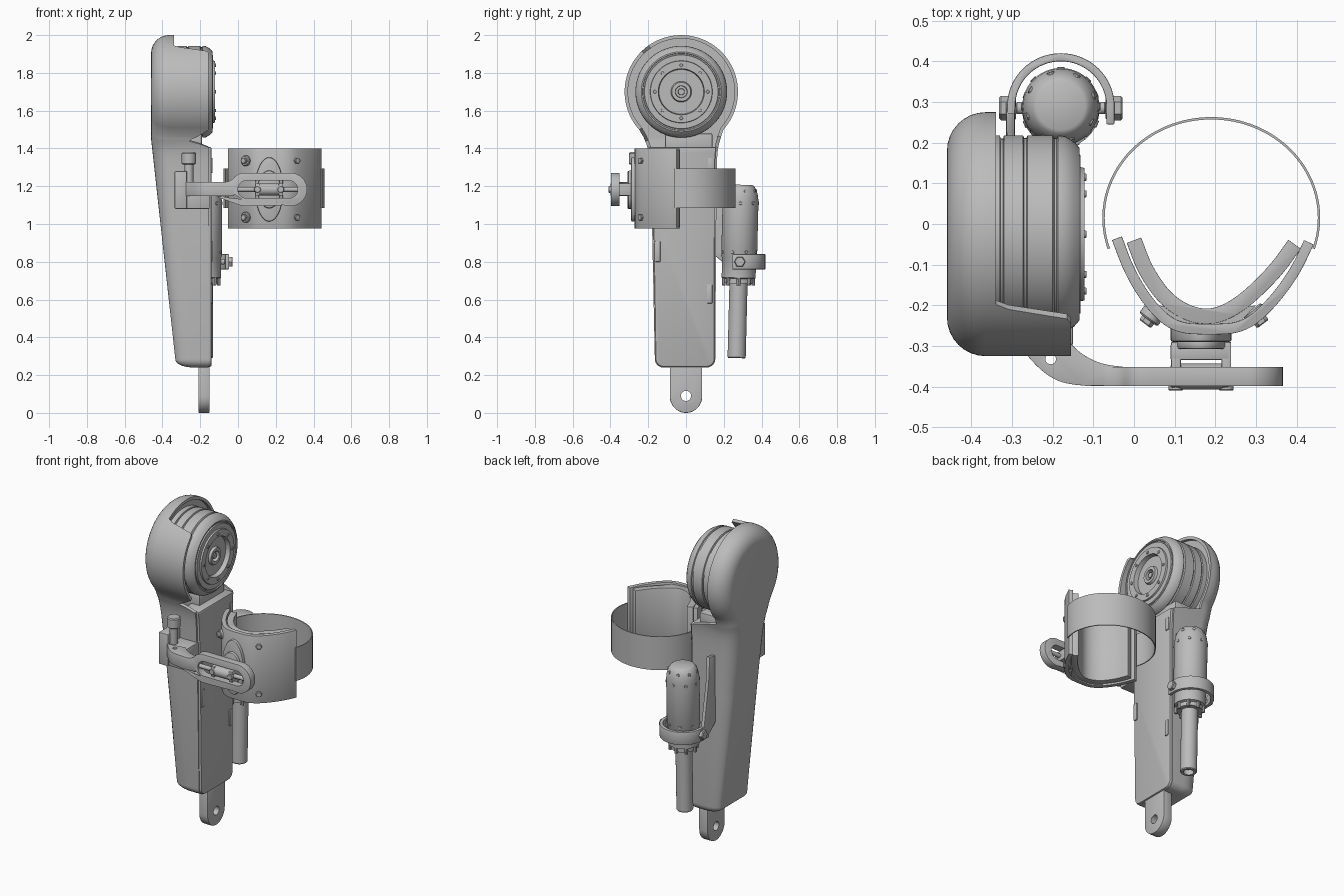
import bpy, bmesh
from math import sin, cos, pi, radians
from mathutils import Vector

if "Cube" in bpy.data.objects:
    bpy.data.objects.remove(bpy.data.objects["Cube"])

grey = bpy.data.materials.new("plain grey")
grey.use_nodes = True
grey.diffuse_color = (0.5, 0.5, 0.5, 1)
grey.node_tree.nodes["Principled BSDF"].inputs["Base Color"].default_value = (0.5, 0.5, 0.5, 1)


# ---- helpers ----
def shade(me):
    for p in me.polygons:
        p.use_smooth = len(p.vertices) <= 4
    me.set_sharp_from_angle(angle=radians(32))


def loft(name, rings, bevel=0, split_z=None):
    """Skin closed rings of equal length and cap both ends."""
    bm = bmesh.new()
    loops = [[bm.verts.new(p) for p in ring] for ring in rings]
    n = len(loops[0])
    for a, b in zip(loops, loops[1:]):
        for i in range(n):
            j = (i + 1) % n
            bm.faces.new((a[i], a[j], b[j], b[i]))
    bm.faces.new(loops[0][::-1])
    bm.faces.new(loops[-1])
    bmesh.ops.recalc_face_normals(bm, faces=bm.faces)
    if split_z:
        bmesh.ops.bisect_plane(bm, geom=bm.verts[:] + bm.edges[:] + bm.faces[:],
                               plane_co=(0, 0, split_z), plane_no=(0, 0, 1))
    if bevel:
        sharp = [e for e in bm.edges if e.is_manifold and e.calc_face_angle() > 0.6]
        bmesh.ops.bevel(bm, geom=sharp, offset=bevel, segments=2, profile=0.5,
                        affect='EDGES', clamp_overlap=True)
    me = bpy.data.meshes.new(name)
    bm.to_mesh(me)
    bm.free()
    me.materials.append(grey)
    shade(me)
    ob = bpy.data.objects.new(name, me)
    bpy.context.scene.collection.objects.link(ob)
    return ob


def prism(name, pts, axis, a, b, bevel=0):
    """Extrude a flat outline along x, y or z."""
    place = {'x': lambda p, d: (d, p[0], p[1]),
             'y': lambda p, d: (p[0], d, p[1]),
             'z': lambda p, d: (p[0], p[1], d)}[axis]
    return loft(name, [[place(p, d) for p in pts] for d in (a, b)], bevel)


def box(name, x, y, z, bevel=0):
    pts = [(x[0], y[0]), (x[1], y[0]), (x[1], y[1]), (x[0], y[1])]
    return prism(name, pts, 'z', z[0], z[1], bevel)


def lathe(name, profile, origin, axis, n=48):
    """Turn (radius, height) pairs about an axis."""
    turn = Vector(axis).to_track_quat('Z', 'Y')
    o = Vector(origin)
    return loft(name, [[o + turn @ Vector((r * cos(2 * pi * i / n), r * sin(2 * pi * i / n), h))
                        for i in range(n)] for r, h in profile])


def rod(name, p, q, r, n=24):
    d = Vector(q) - Vector(p)
    c = min(r, d.length) * 0.15
    return lathe(name, [(r - c, 0), (r, c), (r, d.length - c), (r - c, d.length)], p, d, n)


def arc(cx, cy, rx, ry, a, b, n):
    return [(cx + rx * cos(radians(a + (b - a) * i / n)),
             cy + ry * sin(radians(a + (b - a) * i / n))) for i in range(n + 1)]


def smooth(pts, times=3):
    """Round an open path by cutting its corners."""
    for _ in range(times):
        new = [pts[0]]
        for (ax, ay), (bx, by) in zip(pts, pts[1:]):
            new += [(ax * .75 + bx * .25, ay * .75 + by * .25),
                    (ax * .25 + bx * .75, ay * .25 + by * .75)]
        pts = new + [pts[-1]]
    return pts


def band(name, path, thick, z0, z1, bevel=0):
    """A strip of even thickness along a path seen from above."""
    left, right = [], []
    for i, p in enumerate(path):
        a, b = path[max(i - 1, 0)], path[min(i + 1, len(path) - 1)]
        t = Vector((b[0] - a[0], b[1] - a[1])).normalized() * thick / 2
        left.append((p[0] - t.y, p[1] + t.x))
        right.append((p[0] + t.y, p[1] - t.x))
    return prism(name, left + right[::-1], 'z', z0, z1, bevel)


def cut(ob, cutter):
    mod = ob.modifiers.new("cut", 'BOOLEAN')
    mod.operation, mod.object = 'DIFFERENCE', cutter
    bpy.context.view_layer.objects.active = ob
    bpy.ops.object.modifier_apply(modifier=mod.name)
    bpy.data.objects.remove(cutter)
    shade(ob.data)


# ---- housing shell: round head, slim tapered body, open toward +x ----
CY, CZ, BEND = -0.025, 1.70, 1.45
outline = (arc(CY, CZ, .3, .3, -42, 222, 90)
           + smooth([(-.225, 1.46), (-.2, 1.4), (-.19, 1.3), (-.18, 1.0)], 2)
           + arc(-.12, .285, .045, .045, 180, 270, 6)
           + arc(.11, .285, .045, .045, 270, 360, 6)
           + smooth([(.16, 1.0), (.162, 1.3), (.168, 1.4), (.185, 1.46)], 2))


def inset(amount):
    out = []
    for i, p in enumerate(outline):
        a, b = outline[i - 1], outline[(i + 1) % len(outline)]
        t = Vector((b[0] - a[0], b[1] - a[1])).normalized()
        f = min(max((p[1] - .4) / .9, 0), 1) * .6 + .4
        d = amount * f
        out.append((p[0] - t.y * d, p[1] + t.x * d))
    return out


def back(z):
    return -.46 + max(BEND - z, 0) * .11


def rim(y, z):
    low = min(max((1.46 - z) / .05, 0), 1)
    front = min(max((-.205 - y) / .03, 0), 1)
    return -.34 + .185 * max(low, front)


rings = []
for k in range(9):
    a = k / 8 * pi / 2
    rings.append([(back(z) + .095 * (1 - sin(a)), y, z) for y, z in inset(.095 * (1 - cos(a)))][:])
rings = [[(back(z) + .095 * (1 - cos(k / 8 * pi / 2)), y, z)
          for y, z in inset(.095 * (1 - sin(k / 8 * pi / 2)))] for k in range(9)]
rings.append([(rim(y, z), y, z) for y, z in outline])
inner = inset(.018)
rings.append([(rim(*o), y, z) for (y, z), o in zip(inner, outline)])
rings.append([(back(z) + .1, y, z) for y, z in inner])
loft("housing_shell", rings, split_z=BEND)

# ---- body cover, neck and slot plates ----
prism("body_cover", [p for p in inset(.01) if p[1] < 1.41], 'x', -.25, -.14, .008)
box("neck_block", (-.32, -.19), (-.11, .14), (1.38, 1.48), .008)
for y, z, h in ((-.15, .855, .055), (.125, .63, .05), (.13, 1.31, .04)):
    box("slot_plate", (-.145, -.134), (y - .014, y + .014), (z - h, z + h), .003)

# ---- drive unit in the head ----
lathe("drive_unit", [(.2, -.4), (.243, -.38), (.243, -.33), (.235, -.328), (.235, -.322), (.243, -.32),
                     (.243, -.273), (.236, -.27), (.236, -.265), (.243, -.262), (.243, -.2),
                     (.236, -.196), (.236, -.19), (.243, -.187), (.241, -.17), (.228, -.148),
                     (.212, -.134), (.205, -.134), (.203, -.14), (.197, -.14), (.195, -.132),
                     (.165, -.132), (.163, -.122), (.122, -.122), (.118, -.15), (.055, -.15),
                     (.05, -.135), (.032, -.135), (.03, -.16), (.018, -.16), (.016, -.14)],
      (0, CY, CZ), (1, 0, 0), 72)
for i in range(8):
    y, z = CY + .14 * cos(i * pi / 4), CZ + .14 * sin(i * pi / 4)
    rod("drive_bolt", (-.13, y, z), (-.117, y, z), .009, 12)

# ---- bottom tab with pivot hole ----
tab = prism("bottom_tab", arc(0, .088, .086, .088, 180, 360, 24) + [(.086, .3), (-.086, .3)],
            'x', -.21, -.15, .004)
cut(tab, rod("tab_hole", (-.3, 0, .09), (-.1, 0, .09), .027))

# ---- rear actuator, slightly leaning ----
base, lean = Vector((-.18, .268, .29)), Vector((0, .025, 1)).normalized()
lathe("actuator_tube", [(.03, .03), (.03, 0), (.044, 0), (.048, .005), (.048, .42)], base, lean, 32)
lathe("actuator_body", [(.05, .395), (.075, .395), (.075, .42), (.09, .425), (.09, .53), (.095, .54),
                        (.095, .83), (.092, .86), (.084, .89), (.07, .912), (.06, .918)], base, lean)
for h, r, turn in ((.82, .093, 0), (.56, .093, .4), (.885, .083, .3)):
    for i in range(8):
        a = i * pi / 4 + turn
        d = Vector((cos(a), sin(a), 0))
        p = base + lean * h + d * r
        rod("actuator_screw", p - d * .01, p + d * .005, .009, 10)
for i in range(8):
    a = i * pi / 4
    p = base + lean * .385 + Vector((cos(a), sin(a), 0)) * .078
    rod("flange_bolt", p, p + lean * .045, .01, 8)

# ---- actuator clamp and its bracket ----
band("clamp_arch", [(-.305, .22)] + arc(-.18, .29, .122, .12, 180, 0, 32) + [(-.058, .245)],
     .02, .76, .84, .003)
for s in (-1, 1):
    x = -.18 + s * .11
    rod("clamp_washer", (x, .285, .8), (x + s * .035, .285, .8), .022)
    rod("clamp_bolt", (x, .285, .8), (x + s * .042, .285, .8), .03, 6)
    rod("clamp_pin", (x, .285, .8), (x - s * .03, .285, .8), .015)
prism("clamp_bracket", [(.12, 1.24), (.215, 1.26), (.225, 1.1), (.27, .84), (.3, .83), (.3, .76),
                        (.24, .76), (.12, .86)], 'x', -.315, -.293, .004)

# ---- front hinge block and knob ----
box("hinge_block", (-.335, -.27), (-.31, -.13), (1.08, 1.28), .006)
box("hinge_base", (-.3, -.15), (-.3, -.13), (1.08, 1.215), .006)
rod("knob_stem", (-.26, -.265, 1.2), (-.26, -.265, 1.33), .024)
rod("knob", (-.26, -.265, 1.315), (-.26, -.265, 1.38), .038)

# ---- link arm: curved neck and slotted loop ----
neck = prism("arm_neck", smooth([(-.275, -.31), (-.22, -.37), (-.16, -.398), (-.02, -.398)])
             + smooth([(-.02, -.352), (-.08, -.345), (-.13, -.32), (-.16, -.29)]),
             'z', 1.147, 1.222, .003)
cut(neck, rod("neck_hole", (-.205, -.332, 1), (-.205, -.332, 1.4), .013))
AZ = 1.183
upper = smooth([(-.12, AZ + .037), (-.04, AZ + .04), (0, AZ + .088), (.08, AZ + .088)])
lower = [(x, 2 * AZ - z) for x, z in upper[::-1]]
loop = prism("arm_loop", lower + arc(.278, AZ, .088, .088, -90, 90, 24) + upper[::-1],
             'y', -.398, -.352, .004)
cut(loop, prism("slot", arc(.045, AZ, .046, .046, 90, 270, 16) + arc(.27, AZ, .046, .046, -90, 90, 16),
                'y', -.5, -.3))
rod("slot_rod", (-.01, -.375, AZ), (.325, -.375, AZ), .013)
rod("slot_roller", (.09, -.375, AZ), (.235, -.375, AZ), .032)

# ---- cuff mount ----
MX = .165
prism("mount_pad", arc(MX, AZ, .075, .17, 0, 350, 35), 'y', -.29, -.25, .006)
prism("mount_cap", arc(MX, AZ, .062, .1, 0, 350, 35), 'y', -.308, -.28, .008)
box("mount_bridge", (.09, .237), (-.335, -.295), (1.15, 1.215), .004)
for s in (-1, 1):
    x = MX + s * .062
    box("mount_post", (x - .012, x + .012), (-.4, -.29), (1.15, 1.215), .003)
    rod("mount_bolt", (x, -.39, AZ), (x, -.41, AZ), .018, 12)

# ---- cuff: outer shell, inner pad, strap and bolts ----
band("cuff_shell", smooth([(-.042, -.035), (-.01, -.12), (.04, -.2), (.1, -.255), (.185, -.26),
                           (.27, -.255), (.335, -.2), (.395, -.12), (.43, -.045)]),
     .026, .977, 1.4, .008)
band("cuff_pad", smooth([(0, -.04), (.03, -.12), (.09, -.2), (.175, -.235), (.255, -.205),
                         (.345, -.12), (.395, -.05)]), .038, .985, 1.393, .012)
prism("cuff_filler", [(.06, -.2), (.1, -.262), (.24, -.262), (.3, -.2), (.18, -.22)], 'z', .985, 1.39)
band("cuff_strap", arc(.19, .015, .265, .245, 198, -18, 72), .006, 1.085, 1.295)
for s in (-1, 1):
    d = Vector((s * .6, -.8, 0)).normalized()
    for z in (1.035, 1.335):
        p = Vector((.172 + s * .118, -.21, z))
        rod("cuff_boss", p, p + d * .032, .028)
        rod("cuff_bolt", p, p + d * .045, .018, 6)
